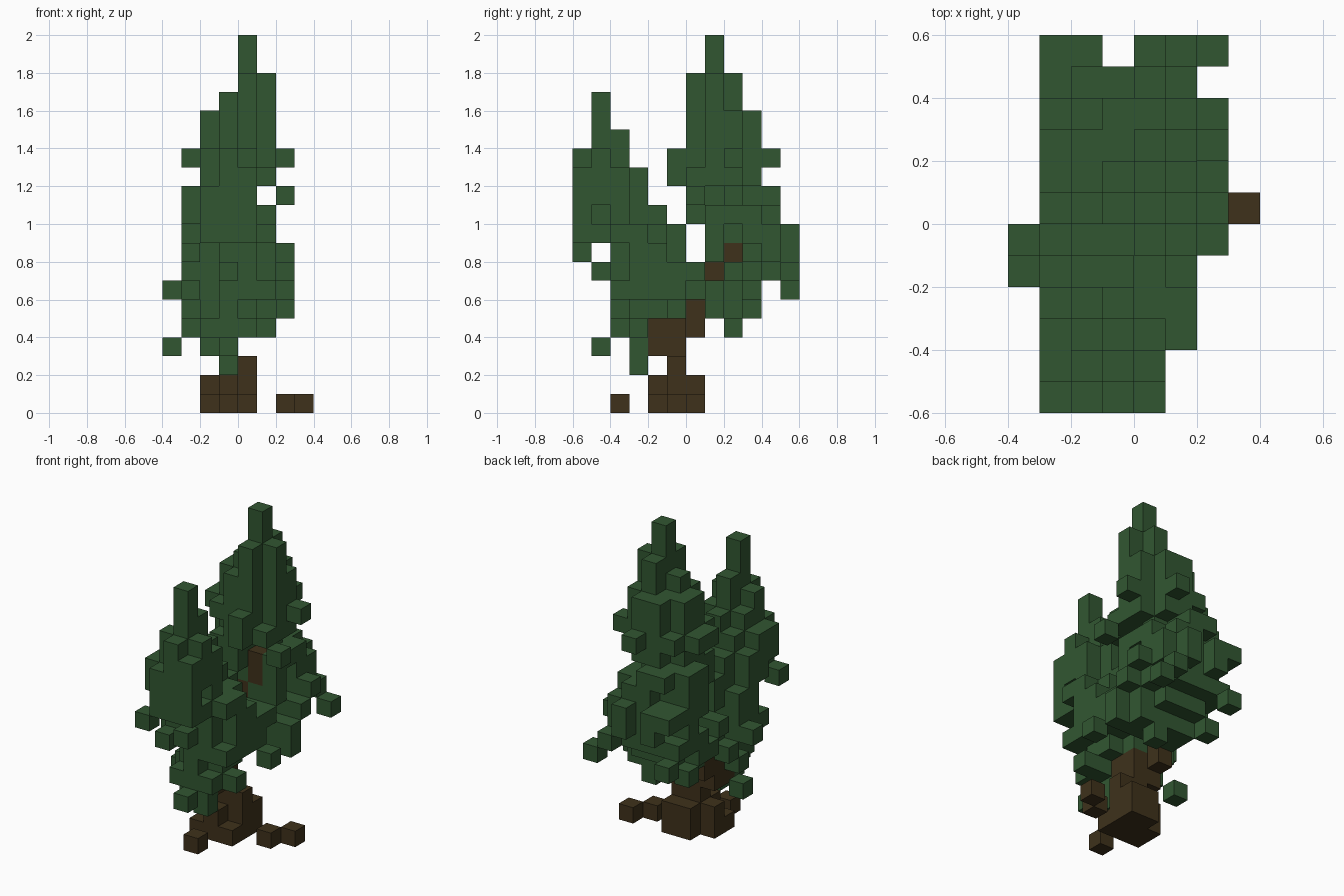
import bpy
import bmesh
import random
from mathutils import Vector

random.seed(5)
UNIT = 0.1

default_cube = bpy.data.objects.get("Cube")
if default_cube:
    bpy.data.objects.remove(default_cube, do_unlink=True)


def make_material(name, color):
    mat = bpy.data.materials.new(name)
    mat.use_nodes = True
    mat.diffuse_color = (*color, 1)
    mat.node_tree.nodes["Principled BSDF"].inputs["Base Color"].default_value = (*color, 1)
    return mat


def box(x0, x1, y0, y1, z0, z1):
    """Grid cells inside a box; upper limits are excluded."""
    return {(x, y, z) for x in range(x0, x1) for y in range(y0, y1) for z in range(z0, z1)}


def tier(z0, z1, x0, x1, y0, y1):
    """Rounded layer of foliage; the lower it hangs, the more outer cells are missing."""
    middle_x, middle_y = (x0 + x1 - 1) / 2, (y0 + y1 - 1) / 2
    half_x, half_y = (x1 - x0) / 2, (y1 - y0) / 2
    limit, chance = (0.3, 0.45) if z0 < 9 else (0.45, 0.3)
    cells = set()
    for cell in sorted(box(x0, x1, y0, y1, z0, z1)):
        dx, dy = abs(cell[0] - middle_x), abs(cell[1] - middle_y)
        spread = (dx / half_x) ** 2 + (dy / half_y) ** 2
        off_axis = min(dx, dy) > 0.6 and z0 < 14
        ragged = off_axis and spread > limit and random.random() < chance
        if spread < 0.86 and not ragged:
            cells.add(cell)
    return cells


def build(name, cells, blockers, mat):
    """Turn cells into one clean block mesh without buried faces."""
    bm = bmesh.new()
    corners = {}

    def vertex(point):
        key = tuple(round(2 * c) for c in point)
        if key not in corners:
            corners[key] = bm.verts.new(point * UNIT)
        return corners[key]

    for cell in sorted(cells):
        centre = Vector(cell) + Vector((0.5, 0.5, 0.5))
        for axis in range(3):
            for sign in (-1, 1):
                normal = Vector((0, 0, 0))
                normal[axis] = sign
                neighbour = tuple(int(c) for c in Vector(cell) + normal)
                if neighbour in cells or neighbour in blockers:
                    continue
                a = Vector((0, 0, 0))
                a[(axis + 1) % 3] = 0.5
                b = normal.cross(a)
                middle = centre + normal * 0.5
                bm.faces.new([vertex(middle + s * a + t * b)
                              for s, t in ((-1, -1), (1, -1), (1, 1), (-1, 1))])
    mesh = bpy.data.meshes.new(name)
    bm.to_mesh(mesh)
    bm.free()
    mesh.materials.append(mat)
    obj = bpy.data.objects.new(name, mesh)
    bpy.context.collection.objects.link(obj)


green = make_material("leaf green", (0.031, 0.094, 0.031))
brown = make_material("bark brown", (0.049, 0.031, 0.011))

# Trunk: flared foot, leaning stem, branch into the tall crown
trunk = box(-2, 1, -2, 1, 0, 1) | box(-1, 1, -1, 1, 1, 2)
trunk |= {(-1, -2, 1), (-2, -1, 1)}
trunk -= {(-2, 0, 0)}
trunk |= box(-1, 1, -1, 0, 2, 3) | box(-2, 0, -2, 0, 3, 5)
trunk |= box(-2, -1, 0, 1, 4, 6) | box(-1, 0, 1, 2, 6, 9)
trunk |= box(0, 1, 1, 2, 9, 11) | {(0, 2, 8)}

# Loose roots around the foot
roots = {(2, -1, 0), (3, 0, 0), (-1, -4, 0)}

# Tall rear crown, from the tip down
tall_tiers = (
    (18, 20, 0, 1, 1, 2),
    (17, 18, 0, 1, 0, 3),
    (17, 18, 1, 2, 1, 2),
    (16, 17, -1, 2, 0, 3),
    (14, 16, -2, 2, 0, 4),
    (13, 14, -3, 2, 0, 4),
    (12, 13, -2, 2, 0, 4),
    (11, 12, -3, 1, 0, 5),
    (10, 11, -3, 2, 0, 5),
    (9, 10, -3, 2, 1, 6),
    (8, 9, -3, 2, 1, 6),
    (7, 8, -3, 2, 1, 5),
    (6, 7, -3, 2, 0, 4),
    (5, 6, -2, 2, 1, 3),
)
tall_crown = set().union(*(tier(*t) for t in tall_tiers))
tall_crown |= box(1, 2, 1, 2, 8, 11)
# Gaps: beside the branch, and a notch in the rear outline
tall_crown -= box(1, 2, 2, 3, 8, 9) | box(-1, 0, 5, 6, 5, 10)

# Short front crown, from the tip down
short_tiers = (
    (15, 17, -1, 0, -5, -4),
    (14, 15, -1, 0, -5, -3),
    (13, 14, -2, 1, -6, -3),
    (12, 13, -2, 1, -6, -2),
    (11, 12, -3, 1, -6, -2),
    (10, 11, -3, 1, -6, -1),
    (9, 10, -3, 2, -6, 0),
    (8, 9, -3, 2, -4, 0),
    (7, 8, -3, 2, -4, 1),
    (6, 7, -3, 2, -4, 0),
    (5, 6, -2, 1, -4, 0),
    (4, 5, -2, 1, -4, -2),
)
short_crown = set().union(*(tier(*t) for t in short_tiers))
short_crown |= box(0, 1, -6, -5, 9, 13)

# Single sprigs standing off the crowns
sprigs = {
    (2, 2, 13), (0, 4, 13), (0, -1, 12), (0, -1, 13), (2, 0, 11), (1, 0, 12),
    (2, 5, 6), (1, 5, 7), (0, 5, 8), (-2, 5, 8), (-3, 5, 9), (-3, 5, 6),
    (-3, 4, 7), (-3, 3, 5), (2, 3, 8), (2, 2, 7), (2, 1, 5), (2, 1, 6),
    (2, -1, 5), (0, 2, 4), (1, -3, 4), (1, -4, 6), (1, -2, 7), (1, -1, 6),
    (-3, -6, 8), (-3, -5, 10), (-1, -5, 7), (-3, -4, 6), (-4, -2, 6),
    (-4, -1, 3), (-3, -1, 5), (-3, 0, 7), (1, 0, 7), (-3, -2, 4),
    (-1, -5, 3), (-2, -3, 3), (-1, -3, 3), (-1, -3, 2),
}

tall_crown -= trunk
short_crown -= trunk | tall_crown
sprigs -= trunk | tall_crown | short_crown
everything = trunk | roots | tall_crown | short_crown | sprigs

build("trunk", trunk, everything, brown)
build("loose_roots", roots, everything, brown)
build("tall_crown", tall_crown, everything, green)
build("short_crown", short_crown, everything, green)
build("sprigs", sprigs, everything, green)
